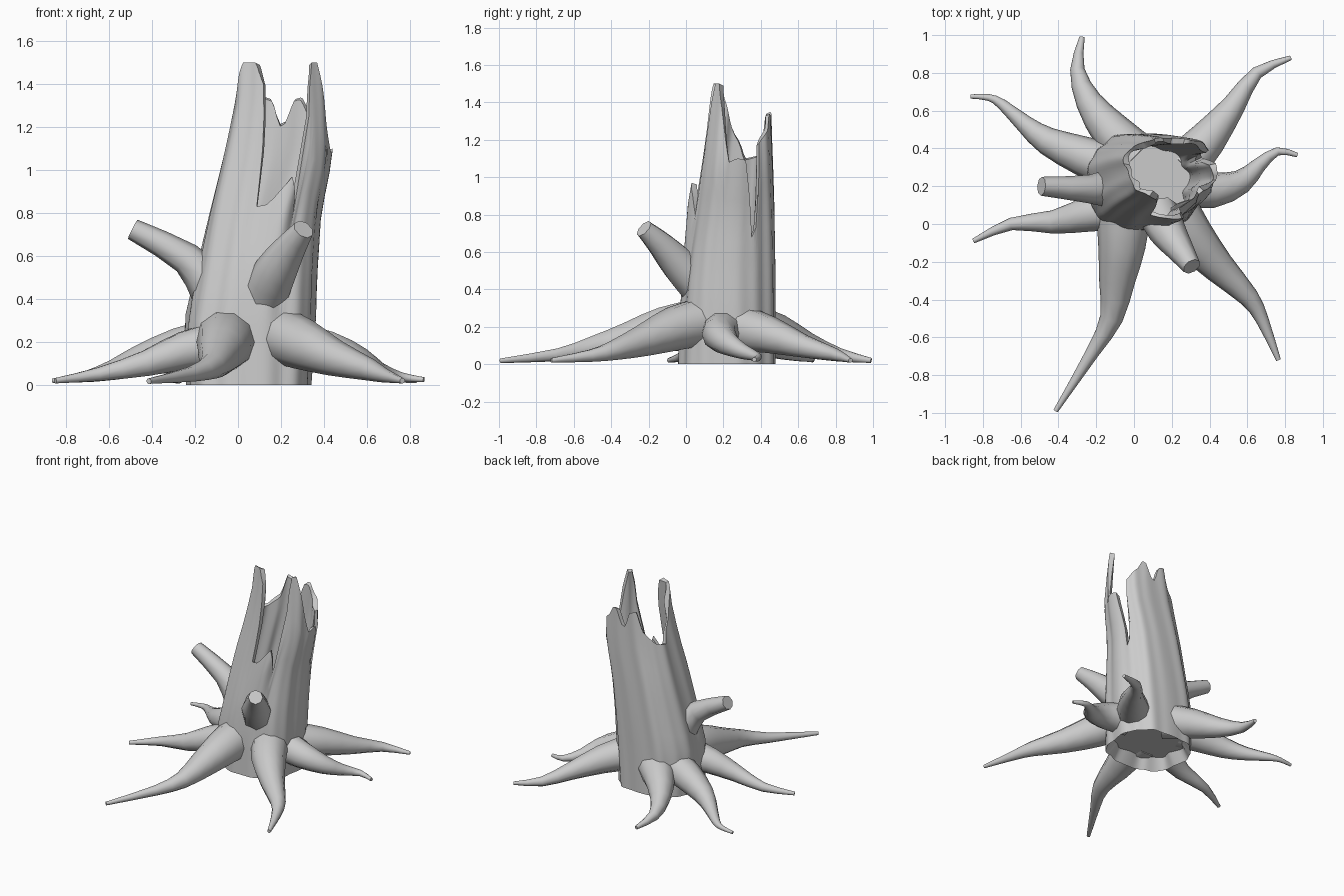
import bpy, bmesh, math
from mathutils import Vector

cube = bpy.data.objects.get("Cube")
if cube:
    bpy.data.objects.remove(cube)

bark = bpy.data.materials.new("grey_bark")
bark.use_nodes = True
GREY = (0.6, 0.6, 0.6, 1)
bark.diffuse_color = GREY
bark.node_tree.nodes["Principled BSDF"].inputs["Base Color"].default_value = GREY


def finish(bm, name, angle):
    bmesh.ops.recalc_face_normals(bm, faces=bm.faces)
    mesh = bpy.data.meshes.new(name)
    bm.to_mesh(mesh)
    bm.free()
    obj = bpy.data.objects.new(name, mesh)
    bpy.context.collection.objects.link(obj)
    mesh.materials.append(bark)
    bpy.ops.object.select_all(action='DESELECT')
    obj.select_set(True)
    bpy.context.view_layer.objects.active = obj
    bpy.ops.object.shade_smooth_by_angle(angle=math.radians(angle))


def bridge(bm, a, b):
    n = len(a)
    for i in range(n):
        j = (i + 1) % n
        bm.faces.new((a[i], a[j], b[j], b[i]))


def lerp_table(table, t):
    for a, b in zip(table, table[1:]):
        if t <= b[0]:
            f = max(0, (t - a[0]) / (b[0] - a[0]))
            return [p + (q - p) * f for p, q in zip(a[1:], b[1:])]
    return list(table[-1][1:])


# Trunk sections: height, centre x, centre y, radius x, radius y
SECTIONS = [(0, .05, .22, .285, .26), (.3, .055, .225, .3, .255),
            (.5, .08, .235, .28, .245), (.8, .125, .26, .255, .215),
            (1.07, .185, .275, .25, .19), (1.3, .205, .285, .22, .17),
            (1.5, .205, .295, .205, .16)]
# Splintered rim: angle in degrees, height
RIM = [(0, 1.1), (9, 1.09), (16, .9), (21, .68), (28, .74), (33, 1.18),
       (60, 1.27), (70, 1.34), (79, 1.33), (89, 1.2), (98, 1.33), (112, 1.35),
       (122, 1.2), (146, 1.12), (172, 1.1), (180, 1.2), (200, 1.36), (219, 1.5),
       (241, 1.5), (252, 1.4), (258, 1.1), (264, .83), (270, .84), (276, .91),
       (282, .97), (288, .9), (294, .8), (297, 1.25), (300, 1.4), (306, 1.5),
       (318, 1.5), (330, 1.37), (342, 1.2), (351, 1.08), (360, 1.1)]


def boxy(v):
    return math.copysign(abs(v) ** .78, v)


def trunk_point(deg, z, inset):
    cx, cy, rx, ry = lerp_table(SECTIONS, z)
    a = math.radians(deg)
    flute = 1 + .02 * math.sin(7 * a + z) + .015 * math.sin(13 * a + 2 * z)
    # Bulging splinter low on the front, and a full front right corner
    rise = min(1, max(0, (z - .45) / .4))
    flute += .24 * rise * math.exp(-((deg - 283) / 11) ** 2)
    flute += .07 * rise * math.exp(-((deg - 220) / 22) ** 2)
    if inset:
        flute += .05 * math.sin(9 * a + 3 * z)
    return (cx + (rx - inset) * flute * boxy(math.cos(a)),
            cy + (ry - inset) * flute * boxy(math.sin(a)), z)


# Hollow trunk with a broken top
bm = bmesh.new()
angles = range(0, 360, 3)
STEPS = 10
FLOOR = .3
rings = []
for k in range(STEPS + 1):
    rings.append([bm.verts.new(trunk_point(d, lerp_table(RIM, d)[0] * k / STEPS, 0))
                  for d in angles])
for k in range(STEPS, -1, -1):
    f = k / STEPS
    rings.append([bm.verts.new(trunk_point(
        d, FLOOR + (lerp_table(RIM, d)[0] - .01 - FLOOR) * f, .075 - .05 * f))
        for d in angles])
for a, b in zip(rings, rings[1:]):
    bridge(bm, a, b)
bm.faces.new(rings[-1])
# Recessed underside
under = [bm.verts.new(trunk_point(d, .08, .05)) for d in angles]
bridge(bm, rings[0], under)
bm.faces.new(under)
finish(bm, "trunk", 40)


def smooth_path(path):
    """Insert a curved midpoint in every span of x, y, z, radius points."""
    pts = [Vector(p) for p in path]
    pts = [2 * pts[0] - pts[1]] + pts + [2 * pts[-1] - pts[-2]]
    out = [pts[1]]
    for a, b, c, d in zip(pts, pts[1:], pts[2:], pts[3:]):
        out += [(9 * (b + c) - a - d) / 16, c]
    return out


def limb(name, path, sides=10):
    """Tapered tube through points given as x, y, z, radius."""
    bm = bmesh.new()
    path = smooth_path(path)
    pts = [p.to_3d() for p in path]
    rings = []
    for i, p in enumerate(pts):
        d = (pts[min(i + 1, len(pts) - 1)] - pts[max(i - 1, 0)]).normalized()
        side = d.cross(Vector((0, 0, 1))).normalized()
        up = side.cross(d)
        ring = []
        for s in range(sides):
            a = math.tau * s / sides
            v = p + (side * math.cos(a) + up * math.sin(a)) * path[i].w
            v.z = max(v.z, .003)
            ring.append(bm.verts.new(v))
        rings.append(ring)
    for a, b in zip(rings, rings[1:]):
        bridge(bm, a, b)
    bm.faces.new(rings[0])
    bm.faces.new(rings[-1])
    finish(bm, name, 50)


# Spreading roots
limb("front_right_root", [(-.055, .06, .21, .145), (-.065, -.12, .185, .125),
     (-.09, -.3, .135, .096), (-.12, -.5, .088, .061), (-.22, -.68, .05, .036),
     (-.415, -.99, .018, .013)])
limb("front_left_root", [(.2, .1, .23, .13), (.3, -.06, .19, .12),
     (.45, -.23, .125, .086), (.61, -.39, .072, .053), (.68, -.51, .045, .034),
     (.765, -.72, .02, .013)])
limb("left_root", [(.25, .21, .18, .115), (.42, .18, .16, .095),
     (.57, .225, .11, .064), (.66, .31, .065, .04), (.76, .385, .038, .022),
     (.865, .365, .025, .012)])
limb("back_left_root", [(.25, .3, .19, .125), (.39, .45, .155, .1),
     (.53, .63, .095, .062), (.65, .8, .05, .034), (.83, .88, .02, .012)])
limb("back_right_root", [(.02, .35, .19, .13), (-.12, .49, .16, .108),
     (-.24, .65, .1, .07), (-.3, .82, .05, .038), (-.275, .99, .02, .014)])
limb("right_back_root", [(-.08, .29, .2, .12), (-.27, .36, .165, .105),
     (-.46, .44, .11, .074), (-.58, .53, .07, .048), (-.7, .635, .04, .028),
     (-.77, .67, .03, .018), (-.865, .675, .02, .011)])
limb("right_front_root", [(-.08, .08, .19, .11), (-.25, .05, .16, .092),
     (-.43, .01, .1, .062), (-.65, .0, .05, .033), (-.85, -.09, .02, .013)])

# Broken branch stubs
limb("right_branch", [(-.12, .19, .45, .11), (-.24, .185, .59, .075),
     (-.49, .2, .725, .05)], 8)
limb("front_branch", [(.13, .06, .43, .11), (.175, -.035, .53, .1),
     (.24, -.13, .635, .075), (.305, -.225, .725, .05)], 8)
